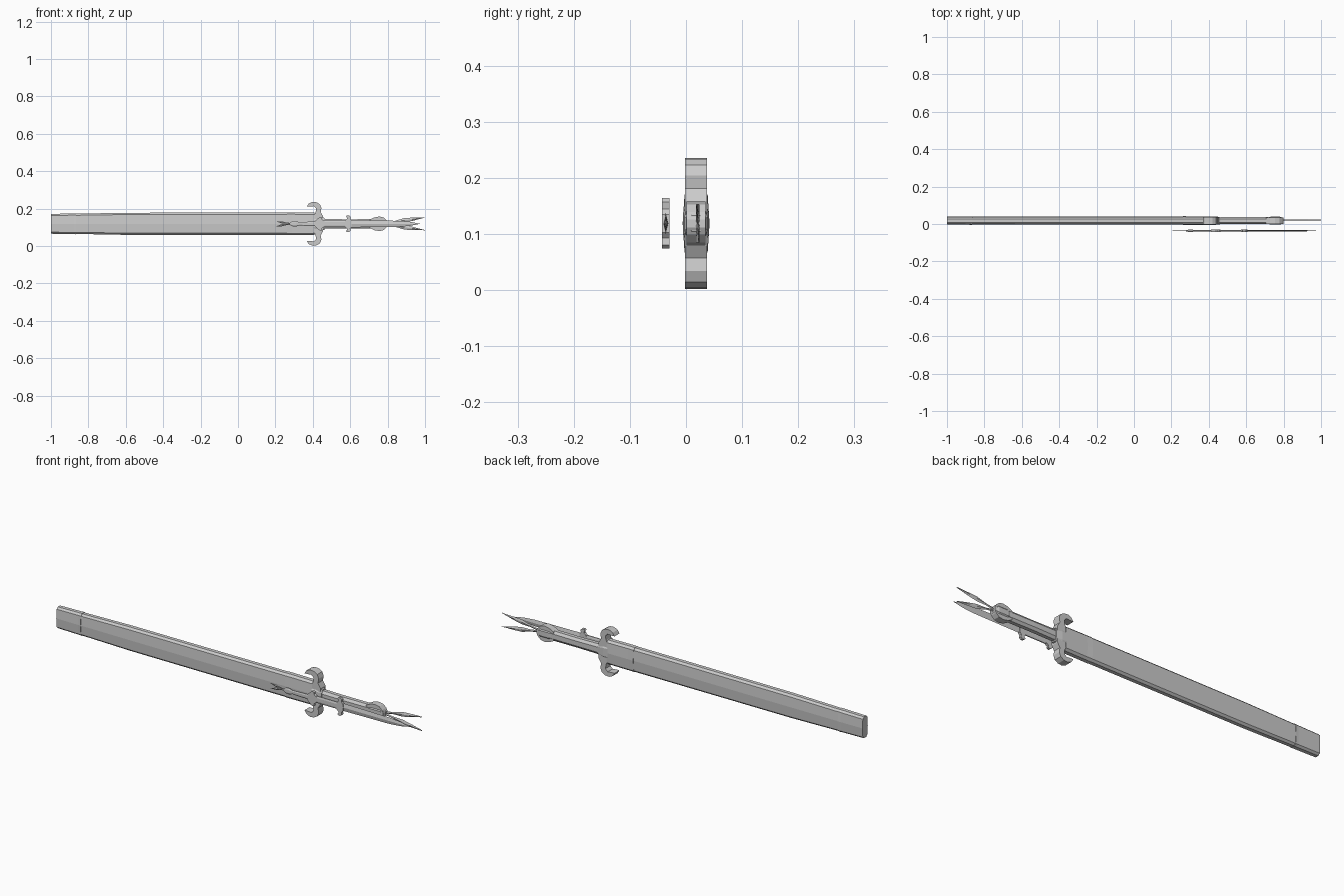
import bpy, bmesh

if "Cube" in bpy.data.objects:
    bpy.data.objects.remove(bpy.data.objects["Cube"])

SY, DY, CZ = 0.018, -0.036, 0.119   # sword plane, dagger plane, shared axis height


def make(name, bm):
    bmesh.ops.recalc_face_normals(bm, faces=bm.faces)
    me = bpy.data.meshes.new(name)
    bm.to_mesh(me)
    bm.free()
    ob = bpy.data.objects.new(name, me)
    bpy.context.collection.objects.link(ob)
    return ob


def loft(name, section, stations, y, z=CZ):
    """Skin a unit y/z section along x; stations are (x, half y, half z)."""
    bm = bmesh.new()
    rings = [[bm.verts.new((x, y + a * hy, z + b * hz)) for a, b in section]
             for x, hy, hz in stations]
    n = len(section)
    for r, s in zip(rings, rings[1:]):
        for i in range(n):
            bm.faces.new((r[i], r[(i + 1) % n], s[(i + 1) % n], s[i]))
    bm.faces.new(rings[0])
    bm.faces.new(rings[-1])
    return make(name, bm)


def plate(name, outline, y, hy):
    """Extrude an x/z outline (z relative to the axis) through y."""
    bm = bmesh.new()
    f = bm.faces.new([bm.verts.new((x, y - hy, CZ + z)) for x, z in outline])
    ext = bmesh.ops.extrude_face_region(bm, geom=[f])
    for v in ext["geom"]:
        if isinstance(v, bmesh.types.BMVert):
            v.co.y = y + hy
    return make(name, bm)


def mirrored(half):
    """Close an upper outline with its reflection below the axis."""
    return half + [(x, -z) for x, z in reversed(half)]


def leaf(name, points, y, hy):
    """Thin ribbon leaf with a central ridge; points are (x, z, half width)."""
    bm = bmesh.new()
    rings = [[bm.verts.new(c) for c in ((x, y - hy, CZ + z), (x, y, CZ + z + w),
                                        (x, y + hy, CZ + z), (x, y, CZ + z - w))]
             for x, z, w in points]
    for r, s in zip(rings, rings[1:]):
        for i in range(4):
            bm.faces.new((r[i], r[(i + 1) % 4], s[(i + 1) % 4], s[i]))
    bm.faces.new(rings[0])
    bm.faces.new(rings[-1])
    return make(name, bm)


SHEATH = [(1, 0), (.86, .84), (.42, 1), (-.42, 1), (-.86, .84),
          (-1, 0), (-.86, -.84), (-.42, -1), (.42, -1), (.86, -.84)]
OCT = [(1, .5), (.5, 1), (-.5, 1), (-1, .5), (-1, -.5), (-.5, -1), (.5, -1), (1, -.5)]
DIAMOND = [(1, 0), (0, 1), (-1, 0), (0, -1)]

# scabbard with its end cap and mouth fittings
loft("scabbard", SHEATH, [(-.87, .021, .054), (-.6, .022, .059), (.27, .022, .060)], SY)
loft("scabbard_tip", SHEATH, [(-1, .021, .053), (-.88, .022, .055), (-.865, .023, .056)], SY)
loft("scabbard_mouth", SHEATH, [(.262, .024, .061), (.29, .023, .061), (.41, .023, .060)], SY)

# crescent guard with hooked ends
plate("guard", mirrored([(.405, .04), (.415, .062), (.418, .082), (.405, .094), (.385, .092),
                         (.368, .092), (.378, .108), (.397, .117), (.42, .115),
                         (.438, .104), (.446, .085), (.442, .062), (.455, .04)]), SY, .0195)
loft("guard_collar", OCT, [(.405, .023, .040), (.43, .023, .040), (.462, .019, .032)], SY)

# grip and rounded pommel
loft("grip", OCT, [(.455, .018, .026), (.58, .019, .024), (.73, .018, .025)], SY)
plate("pommel", mirrored([(.705, .022), (.728, .034), (.755, .039), (.778, .034),
                          (.793, .02), (.80, .007)]), SY, .017)
loft("pommel_core", OCT, [(.715, .017, .02), (.73, .021, .026), (.78, .021, .026),
                          (.797, .015, .014)], SY)

# pair of tassel ribbons on the pommel
for side, s in (("upper", 1), ("lower", -1)):
    leaf("tassel_" + side, [(.79, .002 * s, .006), (.84, .011 * s, .005), (.89, .019 * s, .012),
                            (.93, .024 * s, .009), (1.0, .034 * s, .0006)], SY + .003, .003)

# dagger: blade, grip, guards, pommel
loft("dagger_blade", DIAMOND, [(.60, .0045, .019), (.86, .0035, .016), (.92, .003, .011),
                               (.972, .0005, .0006)], DY)
loft("dagger_shaft", OCT, [(.44, .005, .017), (.58, .005, .017)], DY)
plate("dagger_guard", mirrored([(.572, .016), (.583, .026), (.584, .033), (.577, .038),
                                (.582, .044), (.594, .045), (.602, .038),
                                (.600, .026), (.608, .016)]), DY, .0068)
plate("dagger_collar", mirrored([(.412, .014), (.425, .026), (.438, .037), (.45, .034),
                                 (.448, .024), (.462, .014)]), DY, .0065)
loft("dagger_grip", OCT, [(.32, .004, .009), (.37, .0045, .011), (.42, .005, .012)], DY)
loft("dagger_pommel", OCT, [(.277, .003, .005), (.292, .006, .014), (.31, .006, .015),
                            (.328, .004, .009)], DY)
for side, s in (("upper", 1), ("lower", -1)):
    leaf("dagger_tassel_" + side, [(.285, .001 * s, .003), (.255, .005 * s, .003),
                                   (.237, .007 * s, .006), (.205, .013 * s, .0005)], DY, .0015)
